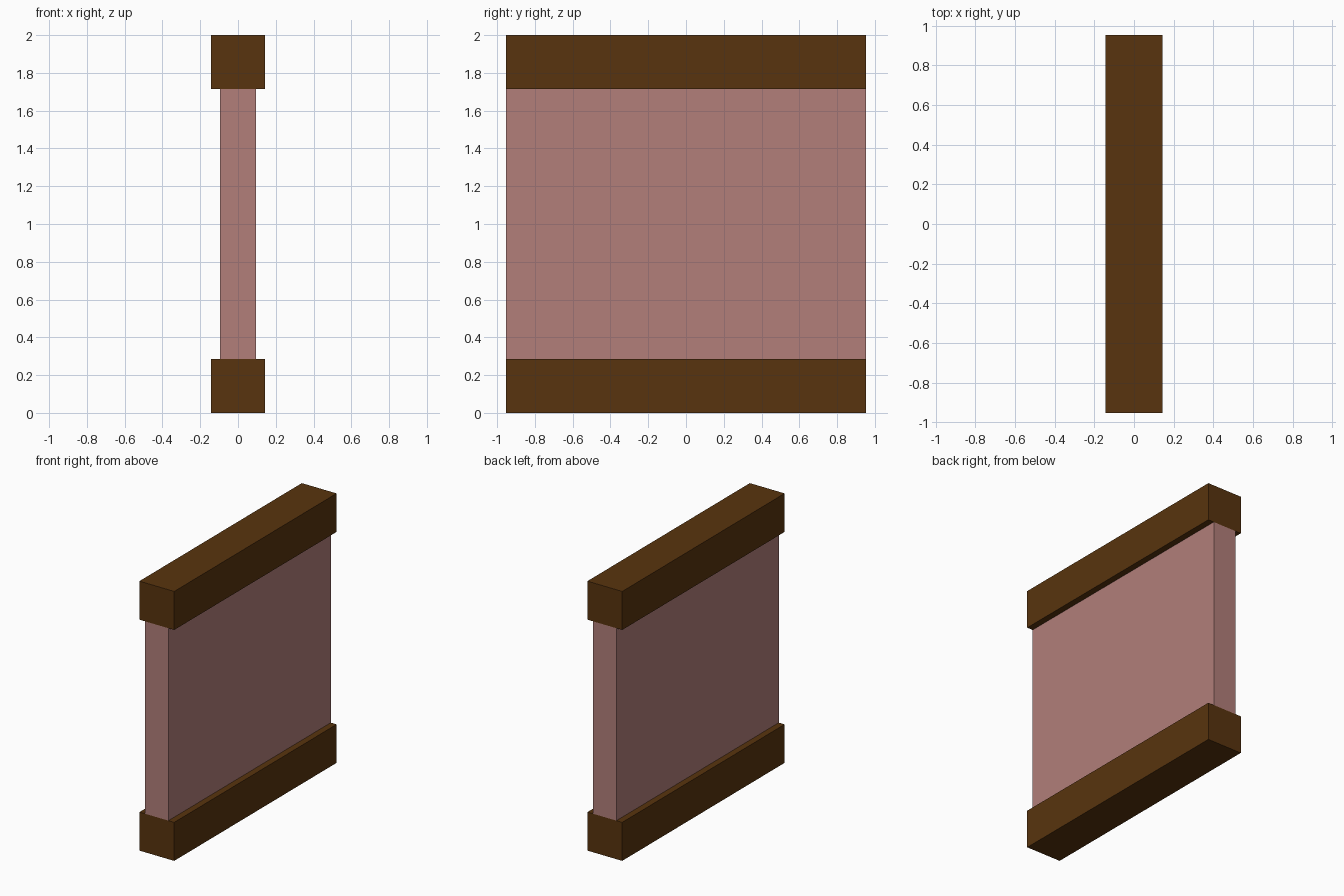
import bpy

if "Cube" in bpy.data.objects:
    bpy.data.objects.remove(bpy.data.objects["Cube"])

UNIT = 2 / 21  # the wall is 21 units tall


def material(name, rgb):
    mat = bpy.data.materials.new(name)
    mat.diffuse_color = (*rgb, 1)
    mat.use_nodes = True
    mat.node_tree.nodes["Principled BSDF"].inputs["Base Color"].default_value = mat.diffuse_color
    return mat


def box(name, width, z0, z1, mat):
    """Full-length block, centred in x and y, between two heights."""
    bpy.ops.mesh.primitive_cube_add(size=1, location=(0, 0, (z0 + z1) / 2 * UNIT))
    obj = bpy.context.object
    obj.name = name
    obj.scale = (width * UNIT, 20 * UNIT, (z1 - z0) * UNIT)
    bpy.ops.object.transform_apply(location=False, rotation=False, scale=True)
    obj.data.materials.append(mat)


wood = material("dark_brown_wood", (0.098, 0.034, 0.0044))
plaster = material("dusty_pink", (0.445, 0.212, 0.195))

# Square beams along the bottom and top
box("bottom_beam", 3, 0, 3, wood)
box("top_beam", 3, 18, 21, wood)

# Thinner wall panel between the beams
box("wall_panel", 2, 3, 18, plaster)
